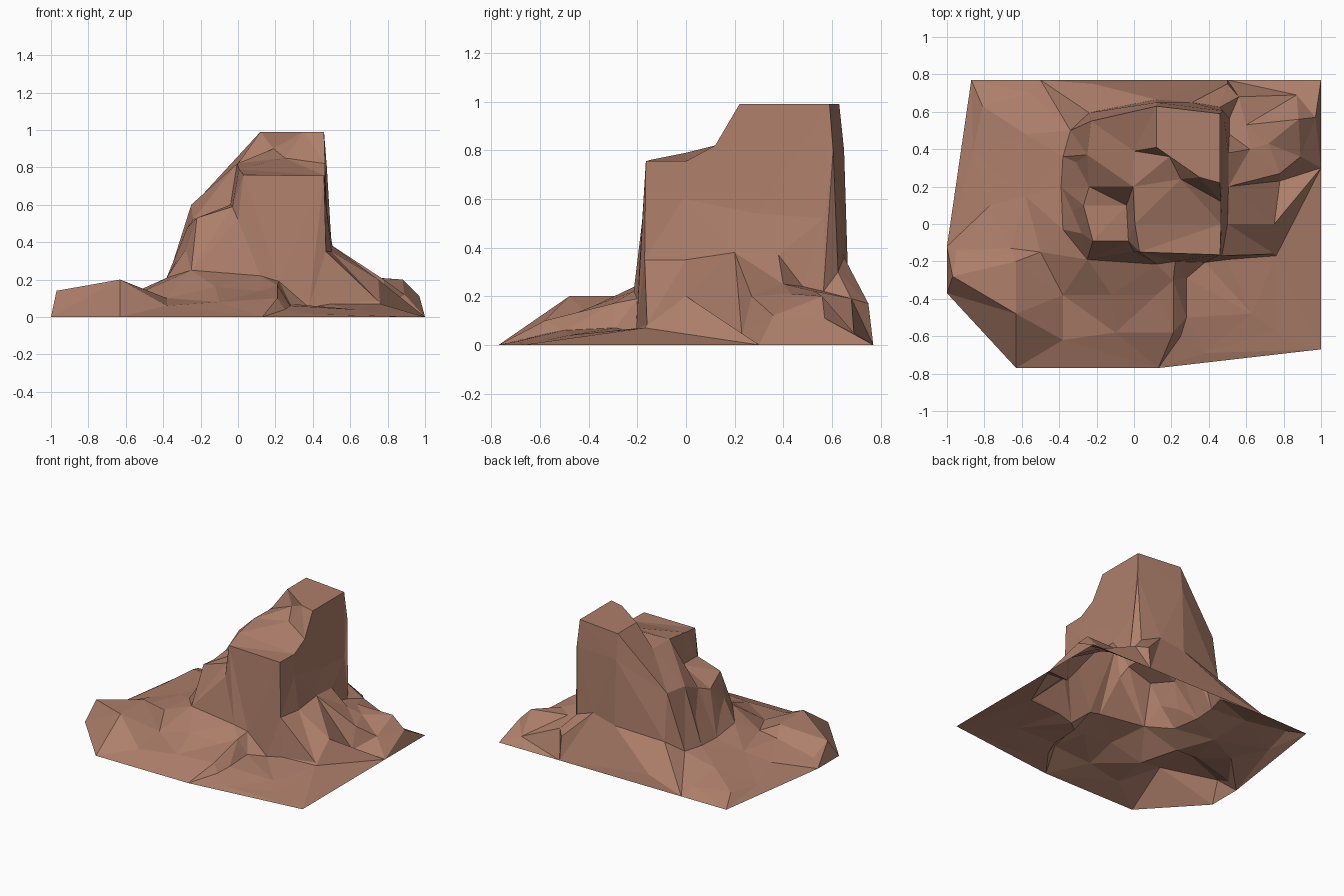
import bpy
from mathutils import Vector
from mathutils.geometry import delaunay_2d_cdt

points, heights, edges = [], [], []


def level(z, pts, closed=False):
    """Contour line at one height."""
    line([(x, y, z) for x, y in pts], closed)


def line(pts, closed=False, linked=True):
    """Ridge, ledge or foot line; linked points become crease edges."""
    start, n = len(points), len(pts)
    for x, y, z in pts:
        points.append(Vector((x, y)))
        heights.append(z)
    if linked:
        edges.extend((start + i, start + (i + 1) % n) for i in range(n if closed else n - 1))


def knobs(pts):
    line(pts, linked=False)


# outer rim on the ground
level(0, [(-.87, .77), (-1, -.12), (-1, -.37), (-.63, -.77), (.13, -.77),
          (1, -.67), (1, .3), (1, .77), (.5, .77), (-.5, .77)], True)

# tower: summit and lower front plateau
level(.99, [(.12, .63), (.12, .41), (.35, .25), (.46, .22), (.46, .59)], True)
line([(0, .39, .82), (.19, .36, .9), (.25, .24, .85), (.465, .12, .82)])
line([(.03, -.15, .76), (.46, -.165, .755), (.465, 0, .755)])
line([(.03, -.15, .76), (.005, 0, .79), (-.005, .2, .82), (0, .39, .82)])

# tower: back ridge and wall below it
line([(.475, .605, .8), (.12, .65, .8), (-.23, .55, .61), (-.25, .37, .6), (-.24, .2, .52)])
line([(.51, .565, .22), (.46, .625, .3), (.31, .65, .36), (.12, .665, .32), (-.24, .595, .27),
      (-.34, .5, .19), (-.38, .36, .19), (-.39, .2, .19), (-.38, -.03, .21)])

# tower: right wall foot and front buttress
line([(.47, -.01, .6), (.475, .29, .54), (.48, .565, .52)])
line([(.47, -.17, .35), (.5, 0, .35), (.505, .2, .38), (.505, .38, .37), (.51, .48, .24)])
line([(.47, -.17, .35), (.75, -.16, .085), (.75, 0, .2), (.78, .23, .04)])

# tower: left shoulder ledge and left slope
line([(-.27, .1, .48), (-.22, -.09, .53), (-.03, -.09, .59), (-.04, .1, .6)], True)
line([(-.24, .2, .52), (-.005, .2, .82)])
knobs([(-.31, .33, .37), (-.33, .07, .3), (-.28, -.05, .36)])

# tower: front foot
line([(-.38, -.03, .21), (-.25, -.19, .25), (.12, -.215, .22), (.22, -.2, .19),
      (.38, -.205, .05), (.5, -.19, .07), (.76, -.17, .07)])
knobs([(0, -.15, .52)])

# back right mound
line([(.78, .27, .2), (.72, .43, .21), (.88, .56, .2), (.97, .57, .11), (.89, .36, .12)], True)
knobs([(.6, .53, .22), (.62, .4, .25), (.87, .69, .05), (.56, .68, .19), (.5, .75, .17)])

# left ground and its front ridge
line([(-.97, -.28, .14), (-.63, -.2, .2), (-.63, -.48, .2), (-.38, -.62, .06)])
knobs([(-.5, -.15, .14), (-.66, -.13, .13), (-.95, -.14, .06), (-.81, .63, .06),
       (-.86, .39, .04), (-.58, .48, .12), (-.58, .15, .12), (-.77, .1, .07),
       (-.55, .7, .06), (-.22, .75, .08)])

# front mound and right apron
line([(-.38, -.38, .1), (-.12, -.38, .16), (.12, -.38, .14), (.21, -.3, .17), (.21, -.58, .1)])
line([(.28, -.29, .07), (.28, -.5, .06), (.25, -.6, .04)])
knobs([(.38, -.69, .015), (.63, -.48, .04), (.75, -.57, .02), (-.1, -.58, .08)])

# one open triangulated rock surface
co, _, faces, orig, _, _ = delaunay_2d_cdt(points, edges, [], 0, 1e-5)
verts = []
for p, src in zip(co, orig):
    if src:
        z = heights[src[0]]
    else:
        z = heights[min(range(len(points)), key=lambda i: (points[i] - p).length)]
    verts.append((p.x, p.y, z))

mesh = bpy.data.meshes.new("rock_outcrop")
mesh.from_pydata(verts, [], faces)
rock = bpy.data.objects.new("rock_outcrop", mesh)
bpy.context.collection.objects.link(rock)

mat = bpy.data.materials.new("brown_rock")
mat.diffuse_color = (.42, .21, .145, 1)
mesh.materials.append(mat)
